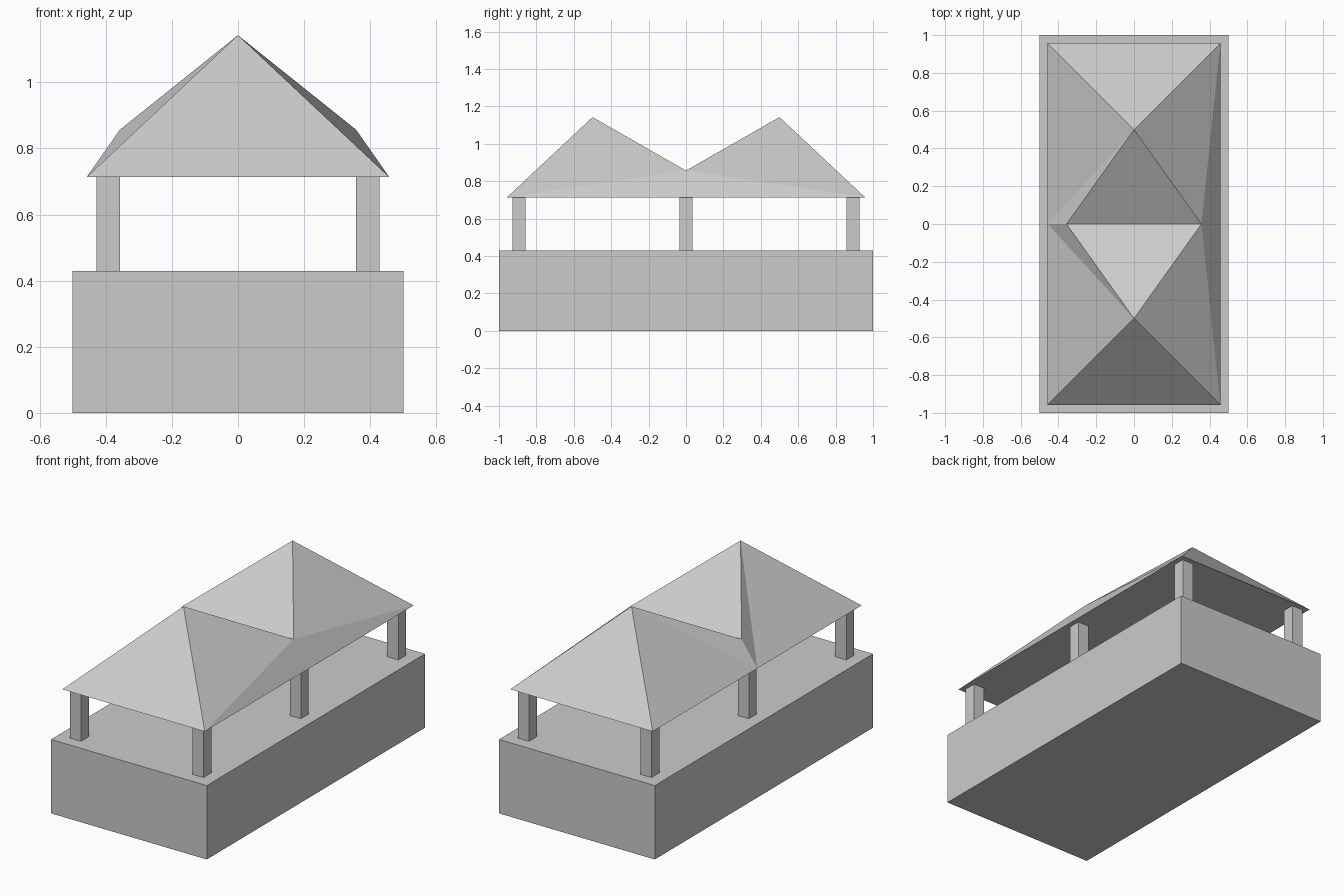
import bpy
import bmesh

cube = bpy.data.objects.get("Cube")
if cube:
    bpy.data.objects.remove(cube, do_unlink=True)

U = 1 / 14  # post width, used as the building module

grey = bpy.data.materials.new("plain grey")
grey.use_nodes = True
colour = (0.6, 0.6, 0.6, 1)
grey.diffuse_color = colour
grey.node_tree.nodes["Principled BSDF"].inputs["Base Color"].default_value = colour


def add_object(name, bm):
    bmesh.ops.recalc_face_normals(bm, faces=bm.faces)
    mesh = bpy.data.meshes.new(name)
    bm.to_mesh(mesh)
    bm.free()
    mesh.materials.append(grey)
    obj = bpy.data.objects.new(name, mesh)
    bpy.context.collection.objects.link(obj)


def add_box(name, centre, size):
    bm = bmesh.new()
    bmesh.ops.create_cube(bm, size=1)
    bmesh.ops.scale(bm, vec=size, verts=bm.verts)
    bmesh.ops.translate(bm, vec=centre, verts=bm.verts)
    add_object(name, bm)


# Solid base
add_box("base", (0, 0, 3 * U), (14 * U, 28 * U, 6 * U))

# Three posts along each long side
for side, x in (("right", 5.5), ("left", -5.5)):
    for place, y in (("front", -12.5), ("middle", 0), ("back", 12.5)):
        add_box(f"{place}_{side}_post", (x * U, y * U, 8 * U), (U, U, 4 * U))

# Twin-peaked roof with a valley between the peaks
bm = bmesh.new()


def point(x, y, z):
    return bm.verts.new((x * U, y * U, z * U))


eave_x, eave_y, eave_z = 6.4, 13.4, 10
middle = point(-eave_x, 0, eave_z)
valley_l, valley_r = point(-5, 0, 12), point(5, 0, 12)
corners_l, corners_r = [], []
for s in (-1, 1):
    left, right = point(-eave_x, s * eave_y, eave_z), point(eave_x, s * eave_y, eave_z)
    peak = point(0, s * 7, 16)
    corners_l.append(left)
    corners_r.append(right)
    for face in ((left, right, peak), (right, valley_r, peak),
                 (valley_r, valley_l, peak), (valley_l, middle, peak),
                 (middle, left, peak)):
        bm.faces.new(face)
# Long eave slope on one side, then the flat underside
bm.faces.new((corners_r[0], corners_r[1], valley_r))
bm.faces.new((corners_l[0], corners_r[0], corners_r[1], corners_l[1], middle))
add_object("roof", bm)
